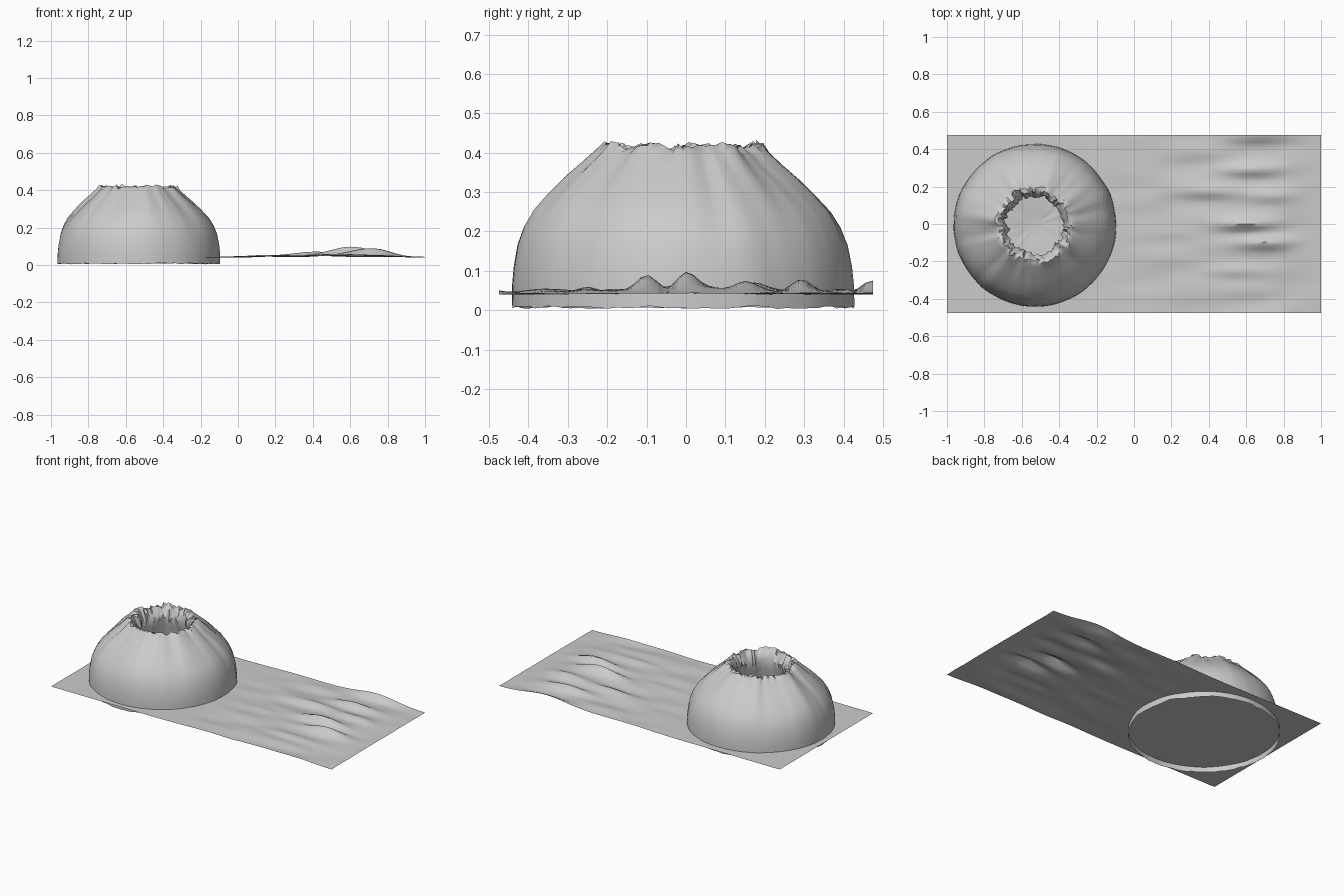
import bpy, bmesh, math, random
from mathutils import Vector, noise

if "Cube" in bpy.data.objects:
    bpy.data.objects.remove(bpy.data.objects["Cube"])

random.seed(4)


def make_object(name, bm, angle):
    bmesh.ops.recalc_face_normals(bm, faces=bm.faces)
    mesh = bpy.data.meshes.new(name)
    bm.to_mesh(mesh)
    bm.free()
    ob = bpy.data.objects.new(name, mesh)
    bpy.context.collection.objects.link(ob)
    bpy.ops.object.select_all(action='DESELECT')
    ob.select_set(True)
    bpy.context.view_layer.objects.active = ob
    bpy.ops.object.shade_smooth_by_angle(angle=math.radians(angle))
    return ob


def smoothstep(a, b, t):
    t = max(0, min(1, (t - a) / (b - a)))
    return t * t * (3 - 2 * t)


# Ground sheet: flat under the crater, stretched dunes on the right
peaks = [(0.60, 0.00, 0.045), (0.70, -0.10, 0.04), (0.62, 0.29, 0.028),
         (0.40, 0.17, 0.02), (0.75, 0.15, 0.02), (0.50, -0.25, 0.015),
         (0.66, 0.47, 0.025), (0.25, -0.05, 0.01)]


def dune_height(x, y):
    n = 0.5 + 0.7 * noise.noise(Vector((x * 3, y * 11, 2.3)))
    h = 0.018 * max(0, n)
    for px, py, a in peaks:
        h += a * math.exp(-((x - px) / 0.16) ** 2 - ((y - py) / 0.035) ** 2)
    return 0.04 + h * smoothstep(-0.3, 0.3, x) * (1 - 0.75 * smoothstep(0.75, 1, x))


bm = bmesh.new()
bmesh.ops.create_grid(bm, x_segments=60, y_segments=50, size=1)
for v in bm.verts:
    v.co.y *= 0.475
    v.co.z = dune_height(v.co.x, v.co.y)
make_object("ground", bm, 50)

# Crater mound: revolved (radius, height, roughness) profile
# outer slope, ragged rim, then overhanging inner wall down to the floor
profile = [(0.434, 0.007, 0.3), (0.434, 0.06, 0.2), (0.429, 0.11, 0.2),
           (0.418, 0.165, 0.3), (0.40, 0.21, 0.4), (0.375, 0.25, 0.5),
           (0.335, 0.293, 0.6), (0.295, 0.332, 0.7), (0.25, 0.37, 0.8),
           (0.218, 0.40, 0.8), (0.198, 0.417, 1), (0.183, 0.414, 1),
           (0.168, 0.39, 1), (0.152, 0.355, 0.8), (0.165, 0.30, 0.3),
           (0.19, 0.21, 0.2), (0.21, 0.12, 0.2), (0.20, 0.06, 0.2),
           (0.14, 0.055, 0.3), (0.07, 0.05, 0.3)]
N = 96
bm = bmesh.new()
rings = []
for i, (r, z, rough) in enumerate(profile):
    ring = []
    for k in range(N):
        a = 2 * math.pi * k / N
        c, s = math.cos(a), math.sin(a)
        # radial folds running down the slope
        fold = noise.noise(Vector((c * 3, s * 3, z * 2))) * 0.020
        fold += noise.noise(Vector((c * 8, s * 8, z * 2 + 5))) * 0.009
        rr, zz = r + fold * rough, z + fold * rough * 0.6
        if 10 <= i <= 13:
            rr += random.uniform(-0.009, 0.009)
            zz += random.uniform(-0.009, 0.009)
        if i == 0:
            zz += random.uniform(-0.003, 0.003)
        ring.append(bm.verts.new((-0.53 + rr * c, -0.007 + rr * s, max(0, zz))))
    rings.append(ring)
for lower, upper in zip(rings, rings[1:]):
    for k in range(N):
        j = (k + 1) % N
        bm.faces.new((lower[k], lower[j], upper[j], upper[k]))
pit = bm.verts.new((-0.53, -0.007, 0.038))
for k in range(N):
    bm.faces.new((rings[-1][k], rings[-1][(k + 1) % N], pit))
make_object("crater_mound", bm, 45)
